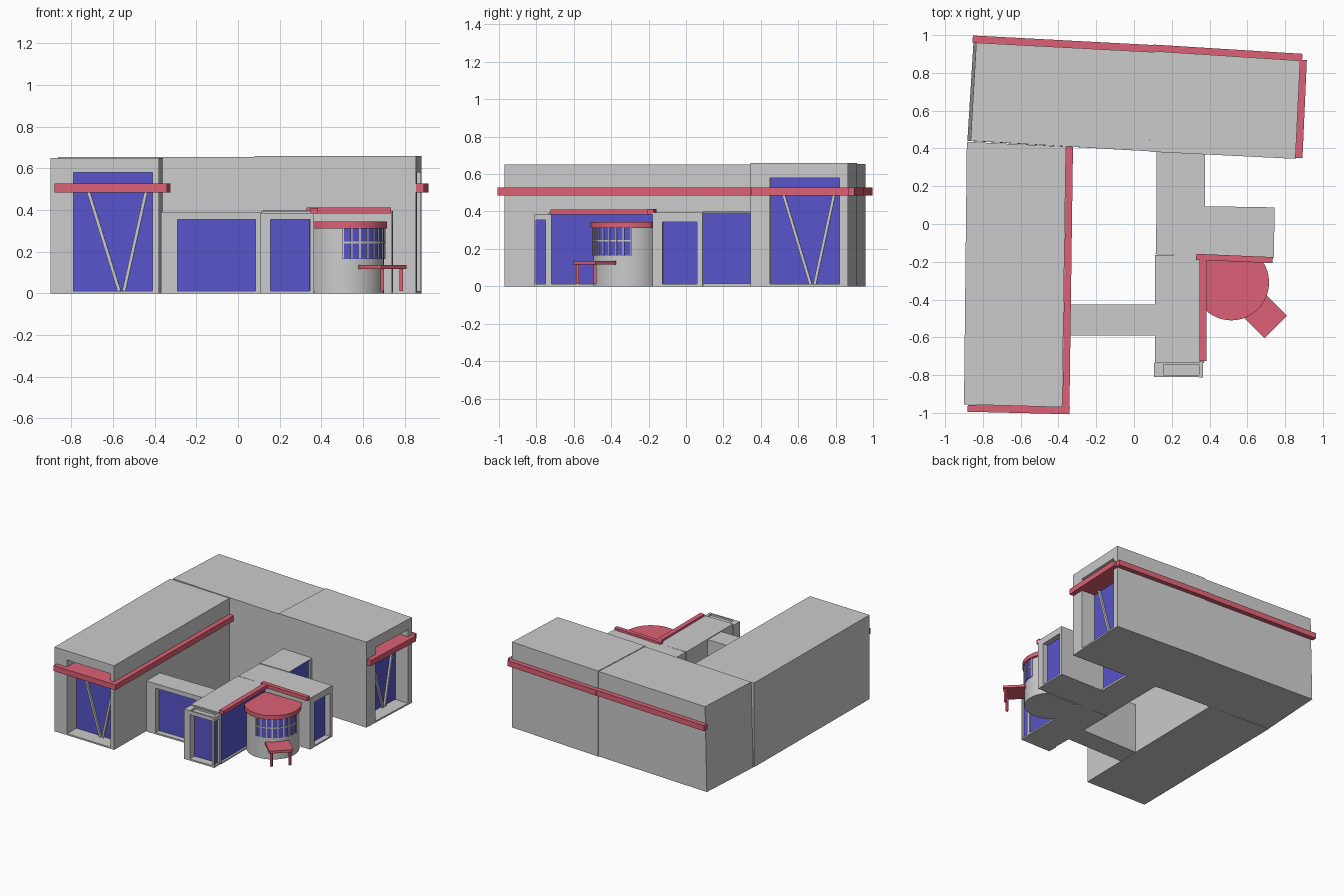
import bpy, math
from mathutils import Vector

if "Cube" in bpy.data.objects:
    bpy.data.objects.remove(bpy.data.objects["Cube"])


def material(name, rgb):
    m = bpy.data.materials.new(name)
    m.diffuse_color = (*rgb, 1)
    m.use_nodes = True
    m.node_tree.nodes["Principled BSDF"].inputs["Base Color"].default_value = m.diffuse_color
    return m


RED = material("red_trim", (0.72, 0.12, 0.18))
BLUE = material("blue_glass", (0.10, 0.09, 0.60))


def prism(name, pts, z0, z1, mat=None, base=None):
    """Extrude a counter-clockwise outline; base may differ from the top."""
    n = len(pts)
    verts = [(x, y, z0) for x, y in (base or pts)] + [(x, y, z1) for x, y in pts]
    faces = [tuple(reversed(range(n))), tuple(range(n, 2 * n))]
    faces += [(i, (i + 1) % n, n + (i + 1) % n, n + i) for i in range(n)]
    me = bpy.data.meshes.new(name)
    me.from_pydata(verts, [], faces)
    if mat:
        me.materials.append(mat)
    ob = bpy.data.objects.new(name, me)
    bpy.context.collection.objects.link(ob)
    return ob


def rect(name, x0, x1, y0, y1, z0, z1, mat=None):
    return prism(name, [(x0, y0), (x1, y0), (x1, y1), (x0, y1)], z0, z1, mat)


def strip(name, a, b, o0, o1, z0, z1, mat=None):
    """Box along wall line a-b (building on the left), between outward offsets."""
    a, b = Vector(a), Vector(b)
    d = (b - a).normalized()
    out = Vector((d.y, -d.x))
    return prism(name, [tuple(p) for p in (a + out * o1, b + out * o1, b + out * o0, a + out * o0)],
                 z0, z1, mat)


def recess(host, a, b, depth, z1):
    """Cut an opening into a wall and set glass at the back of it."""
    cut = strip("cutter", a, b, -depth, 0.06, 0.012, z1)
    mod = host.modifiers.new("opening", "BOOLEAN")
    mod.operation, mod.solver, mod.object = "DIFFERENCE", "EXACT", cut
    bpy.context.view_layer.objects.active = host
    bpy.ops.object.modifier_apply(modifier=mod.name)
    bpy.data.objects.remove(cut)
    strip(host.name + "_glass", a, b, -depth - 0.002, -depth + 0.008, 0.012, z1, BLUE)


def bar(name, p, q, w):
    p, q = Vector(p), Vector(q)
    bpy.ops.mesh.primitive_cube_add(size=1, location=(p + q) / 2)
    ob = bpy.context.object
    ob.name = name
    ob.scale = (w, w, (q - p).length)
    ob.rotation_euler = (q - p).to_track_quat("Z", "Y").to_euler()


def wing_end(host, a, b):
    """Tall recessed end wall with red shelf and V-shaped struts."""
    depth = 0.12
    recess(host, a, b, depth, 0.58)
    strip(host.name + "_shelf", a, b, -depth, 0.005, 0.485, 0.527, RED)
    a, b = Vector(a), Vector(b)
    d = (b - a).normalized()
    inn = Vector((-d.y, d.x)) * (depth - 0.02)
    for top, foot in ((0.18, 0.57), (0.91, 0.63)):
        t, f = a.lerp(b, top) + inn, a.lerp(b, foot) + inn
        bar(host.name + "_strut", (*f, 0.012), (*t, 0.49), 0.016)


# Tall wings
left = prism("left_wing", [(-0.90, -0.955), (-0.38, -0.97), (-0.36, 0.41), (-0.885, 0.435)], 0, 0.65)
prism("back_wing_left", [(-0.865, 0.44), (0.08, 0.385), (0.11, 0.91), (-0.835, 0.96)], 0, 0.655,
      base=[(-0.882, 0.44), (0.08, 0.385), (0.11, 0.91), (-0.85, 0.96)])
right = prism("back_wing_right", [(0.08, 0.383), (0.855, 0.345), (0.88, 0.865), (0.11, 0.915)], 0, 0.66)
wing_end(left, (-0.79, -0.958), (-0.41, -0.969))
wing_end(right, (0.86, 0.45), (0.878, 0.82))

# Red bands around the tall wings
for name, a, b in (("front_band", (-0.88, -0.957), (-0.34, -0.97)),
                   ("court_band", (-0.379, -0.99), (-0.36, 0.41)),
                   ("right_end_band", (0.855, 0.35), (0.878, 0.87)),
                   ("back_band_right", (0.89, 0.864), (0.10, 0.913)),
                   ("back_band_left", (0.11, 0.91), (-0.855, 0.961))):
    strip(name, a, b, 0, 0.037, 0.485, 0.527, RED)

# Low connector between left wing and spine
link = rect("connector", -0.37, 0.12, -0.59, -0.425, 0, 0.39)
recess(link, (-0.29, -0.59), (0.085, -0.59), 0.05, 0.355)

# Low spine with glazed right side
rect("spine", 0.112, 0.348, -0.735, -0.165, 0, 0.395)
rect("spine_floor", 0.348, 0.37, -0.735, -0.18, 0, 0.012)
rect("spine_glass", 0.348, 0.355, -0.73, -0.18, 0.012, 0.39, BLUE)
rect("rear_spine", 0.12, 0.352, 0.09, 0.38, 0, 0.40)
rect("rear_spine_floor", 0.352, 0.375, 0.09, 0.365, 0, 0.015)
rect("rear_spine_glass", 0.352, 0.36, 0.09, 0.345, 0.015, 0.393, BLUE)
rect("rear_spine_eave", 0.352, 0.375, 0.09, 0.365, 0.393, 0.40)
rect("rear_spine_jamb", 0.352, 0.375, 0.345, 0.37, 0.0, 0.393)

# Cross block with recessed right end
block = prism("cross_block", [(0.115, -0.16), (0.74, -0.178), (0.745, 0.088), (0.12, 0.098)], 0, 0.395)
recess(block, (0.741, -0.125), (0.7445, 0.06), 0.05, 0.345)

# Front portal of the spine
rect("portal_left_pier", 0.107, 0.155, -0.81, -0.735, 0, 0.385)
rect("portal_corner_post", 0.345, 0.365, -0.812, -0.803, 0, 0.385)
rect("portal_rear_post", 0.345, 0.365, -0.75, -0.72, 0, 0.385)
rect("portal_floor", 0.155, 0.365, -0.81, -0.735, 0, 0.012)
rect("portal_front_lintel", 0.155, 0.345, -0.811, -0.80, 0.355, 0.385)
rect("portal_side_lintel", 0.345, 0.365, -0.803, -0.75, 0.355, 0.385)
rect("portal_roof", 0.155, 0.345, -0.80, -0.735, 0.355, 0.372)
rect("portal_back_lintel", 0.155, 0.345, -0.745, -0.735, 0.372, 0.385)
rect("portal_front_glass", 0.155, 0.345, -0.752, -0.735, 0.012, 0.355, BLUE)
rect("portal_side_glass", 0.343, 0.35, -0.803, -0.75, 0.012, 0.355, BLUE)

# Red roof edging on the low blocks
rect("spine_roof_trim", 0.348, 0.385, -0.725, -0.18, 0.383, 0.41, RED)
strip("block_roof_trim", (0.33, -0.158), (0.735, -0.175), 0, 0.032, 0.383, 0.412, RED)

# Round entrance drum
CX, CY = 0.515, -0.31


def polar(r, deg):
    t = math.radians(deg)
    return CX + r * math.cos(t), CY + r * math.sin(t)


def disc(name, r, z0, z1, mat=None):
    pts = [polar(r, i * 360 / 64) for i in range(64)]
    pts = [(max(x, 0.355), min(y, -0.18)) for x, y in pts]
    prism(name, pts, z0, z1, mat)


def arc(name, r0, r1, a0, a1, z0, z1, mat=None, n=2):
    ang = [a0 + (a1 - a0) * i / n for i in range(n + 1)]
    prism(name, [polar(r1, a) for a in ang] + [polar(r0, a) for a in reversed(ang)], z0, z1, mat)


disc("drum_wall", 0.185, 0, 0.315)
disc("drum_roof", 0.2, 0.312, 0.345, RED)
arc("drum_window", 0.18, 0.188, -93, 5, 0.165, 0.313, BLUE, 20)
for i in range(9):
    a = -93 + i * 98 / 8
    arc("drum_mullion", 0.18, 0.193, a - 1.2, a + 1.2, 0.165, 0.313)
arc("drum_transom", 0.18, 0.192, -93, 5, 0.24, 0.248, None, 20)

# Entrance canopy on two posts, turned 45 degrees
s = math.sqrt(0.5)


def diag(u, v):
    return CX + 0.01 + s * (u + v), CY - 0.01 + s * (v - u)


prism("canopy", [diag(0.16, -0.085), diag(0.318, -0.085), diag(0.318, 0.085), diag(0.16, 0.085)],
      0.117, 0.136, RED)
for v in (-0.065, 0.065):
    x, y = diag(0.302, v)
    rect("canopy_post", x - 0.008, x + 0.008, y - 0.008, y + 0.008, 0.012, 0.12, RED)

# Smooth the drum only
for ob in bpy.data.objects:
    ob.select_set(ob.name.startswith("drum"))
bpy.context.view_layer.objects.active = bpy.data.objects["drum_wall"]
bpy.ops.object.shade_smooth_by_angle(angle=math.radians(30))
